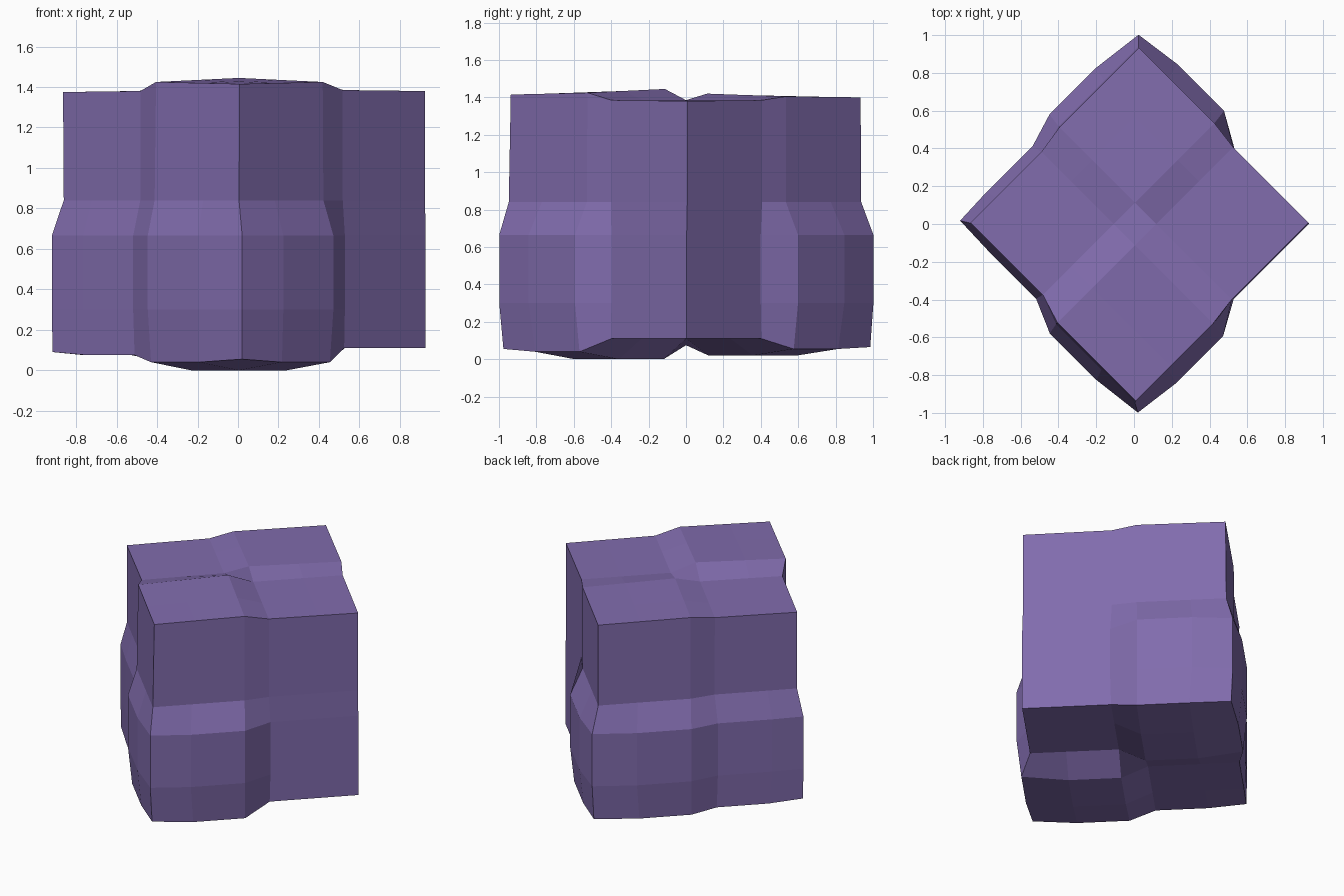
import bpy, bmesh
from math import sqrt

if "Cube" in bpy.data.objects:
    bpy.data.objects.remove(bpy.data.objects["Cube"])

# The block is a cube grid turned 45 degrees: a runs to front-right, b to back-right.
# Each quadrant (sign of a, sign of b) has (half-width a, half-width b) per level, bottom to top,
# then corner rounding, then (corner, edge, inner) heights of the bottom and the top.
QUADS = {
    (1, -1): dict(ext=[(.72, .70), (.75, .728), (.75, .728), (.67, .67), (.665, .66)],
                  cut=.033, low=(.055, .04, 0), high=(1.415, 1.425, 1.445)),
    (-1, 1): dict(ext=[(.705, .73), (.73, .757), (.73, .757), (.65, .675), (.645, .675)],
                  cut=.035, low=(.065, .055, .02), high=(1.40, 1.405, 1.42)),
    (-1, -1): dict(ext=[(.667, .645), (.675, .65), (.675, .65), (.615, .61), (.62, .61)],
                   cut=.008, low=(.09, .075, .075), high=(1.375, 1.38, 1.385)),
    (1, 1): dict(ext=[(.65, .655)] * 3 + [(.645, .655)] * 2,
                 cut=0, low=(.11, .11, .11), high=(1.38, 1.385, 1.385)),
}
LEVELS = [0, .30, .665, .84, 0]
STRIP = [.085, .09, .09, .08, .08]
MID = [.42, .44, .44, .42, .40]


def point(i, j, k):
    sa, sb = (1 if i > 2 else -1), (1 if j > 2 else -1)
    q = QUADS[sa, sb]
    ra, rb = (n - 3 if n > 2 else 2 - n for n in (i, j))
    ea, eb = q["ext"][k]
    if ra == 2 and rb == 2:
        c = q["cut"] * (.6, 1, 1, 0, 0)[k]
        ea, eb = ea - c, eb - c
    a = sa * (STRIP[k], MID[k], ea)[ra]
    b = sb * (STRIP[k], MID[k], eb)[rb]
    z = LEVELS[k]
    if k in (0, 4):
        corner, edge, inner = q["low" if k == 0 else "high"]
        w = (0, 0 if k == 0 else .55, 1)
        ta, tb = w[ra], w[rb]
        z = (inner * (1 - ta) * (1 - tb) + edge * (ta * (1 - tb) + tb * (1 - ta))
             + corner * ta * tb)
    return ((a + b) / sqrt(2) + .005, (b - a) / sqrt(2), z)


bm = bmesh.new()
verts = {}


def quad(*keys):
    for key in keys:
        if key not in verts:
            verts[key] = bm.verts.new(point(*key))
    bm.faces.new([verts[key] for key in keys])


# Top and bottom
for k in (0, 4):
    for i in range(5):
        for j in range(5):
            quad((i, j, k), (i + 1, j, k), (i + 1, j + 1, k), (i, j + 1, k))

# Four sides
for k in range(4):
    for n in range(5):
        for e in (0, 5):
            quad((n, e, k), (n + 1, e, k), (n + 1, e, k + 1), (n, e, k + 1))
            quad((e, n, k), (e, n + 1, k), (e, n + 1, k + 1), (e, n, k + 1))

bmesh.ops.recalc_face_normals(bm, faces=bm.faces)
mesh = bpy.data.meshes.new("stepped_block")
bm.to_mesh(mesh)
bm.free()

mat = bpy.data.materials.new("purple")
mat.diffuse_color = (.22, .15, .42, 1)
mat.use_nodes = True
mat.node_tree.nodes["Principled BSDF"].inputs["Base Color"].default_value = mat.diffuse_color
mesh.materials.append(mat)
block = bpy.data.objects.new("stepped_block", mesh)
bpy.context.collection.objects.link(block)
